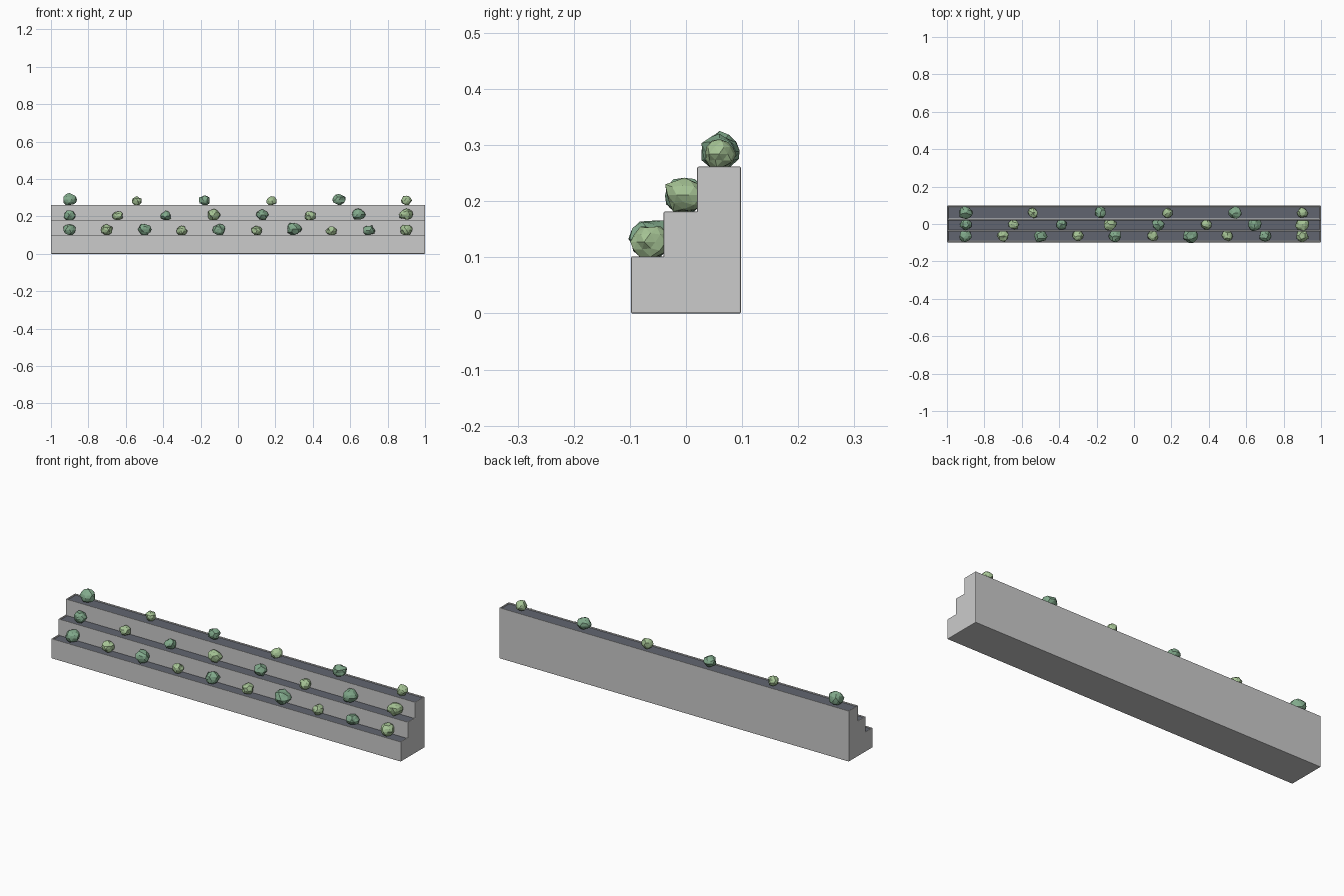
import bpy, bmesh, random
from mathutils import Vector

if "Cube" in bpy.data.objects:
    bpy.data.objects.remove(bpy.data.objects["Cube"])

random.seed(4)

def material(name, col):
    m = bpy.data.materials.new(name)
    m.diffuse_color = (*col, 1)
    m.use_nodes = True
    m.node_tree.nodes["Principled BSDF"].inputs["Base Color"].default_value = m.diffuse_color
    return m

SOIL = material("slate_soil", (0.12, 0.13, 0.16))
DARK = material("dark_green", (0.22, 0.40, 0.26))
LIGHT = material("light_green", (0.38, 0.55, 0.30))

def finish(bm, name, mat=None):
    me = bpy.data.meshes.new(name)
    bm.to_mesh(me)
    bm.free()
    ob = bpy.data.objects.new(name, me)
    bpy.context.collection.objects.link(ob)
    if mat:
        me.materials.append(mat)
    return ob

def box(name, lo, hi, mat=None, recess=None):
    lo, hi = Vector(lo), Vector(hi)
    bm = bmesh.new()
    bmesh.ops.create_cube(bm, size=1)
    for v in bm.verts:
        v.co = Vector([(lo[i] + hi[i]) / 2 + v.co[i] * (hi[i] - lo[i]) for i in range(3)])
    if recess:
        top = max(bm.faces, key=lambda f: f.calc_center_median().z)
        bmesh.ops.inset_region(bm, faces=[top], thickness=recess)
        res = bmesh.ops.extrude_discrete_faces(bm, faces=[top])
        for v in res["faces"][0].verts:
            v.co.z -= 0.008
    return finish(bm, name, mat)

def shrub(name, loc, r, mat):
    # faceted, irregular low-poly clump
    bm = bmesh.new()
    bmesh.ops.create_icosphere(bm, subdivisions=2, radius=r)
    for v in bm.verts:
        v.co *= random.uniform(0.84, 1.13)
        v.co.z *= 0.88
    ob = finish(bm, name, mat)
    ob.location = loc
    ob.rotation_euler.z = random.uniform(0, 6.28)

# front y, back y, top height, shrub row y, shrub radii
tiers = [
    ("front", -0.098, -0.03, 0.102, -0.063, [.034, .032, .036, .028, .034, .029, .039, .028, .031, .033]),
    ("middle", -0.04, 0.03, 0.182, -0.003, [.031, .028, .028, .034, .032, .029, .036, .037]),
    ("back", 0.02, 0.098, 0.262, 0.06, [.036, .027, .031, .028, .034, .029]),
]
for name, y0, y1, top, row, radii in tiers:
    # stepped trough with rim
    body = box(name + "_tier", (-1, y0, 0), (1, y1, top), recess=0.009)
    bev = body.modifiers.new("bevel", "BEVEL")
    bev.width, bev.segments = 0.003, 2
    # planting bed inside the rim
    box(name + "_soil", (-0.991, y0 + 0.009, top - 0.02), (0.991, y1 - 0.009, top - 0.004), SOIL)
    # alternating dark and light shrubs
    for i, r in enumerate(radii):
        x = -0.9 + 1.8 * i / (len(radii) - 1)
        shrub(f"{name}_shrub_{i + 1}", (x, row, top - 0.003 + 0.87 * r), r, LIGHT if i % 2 else DARK)
